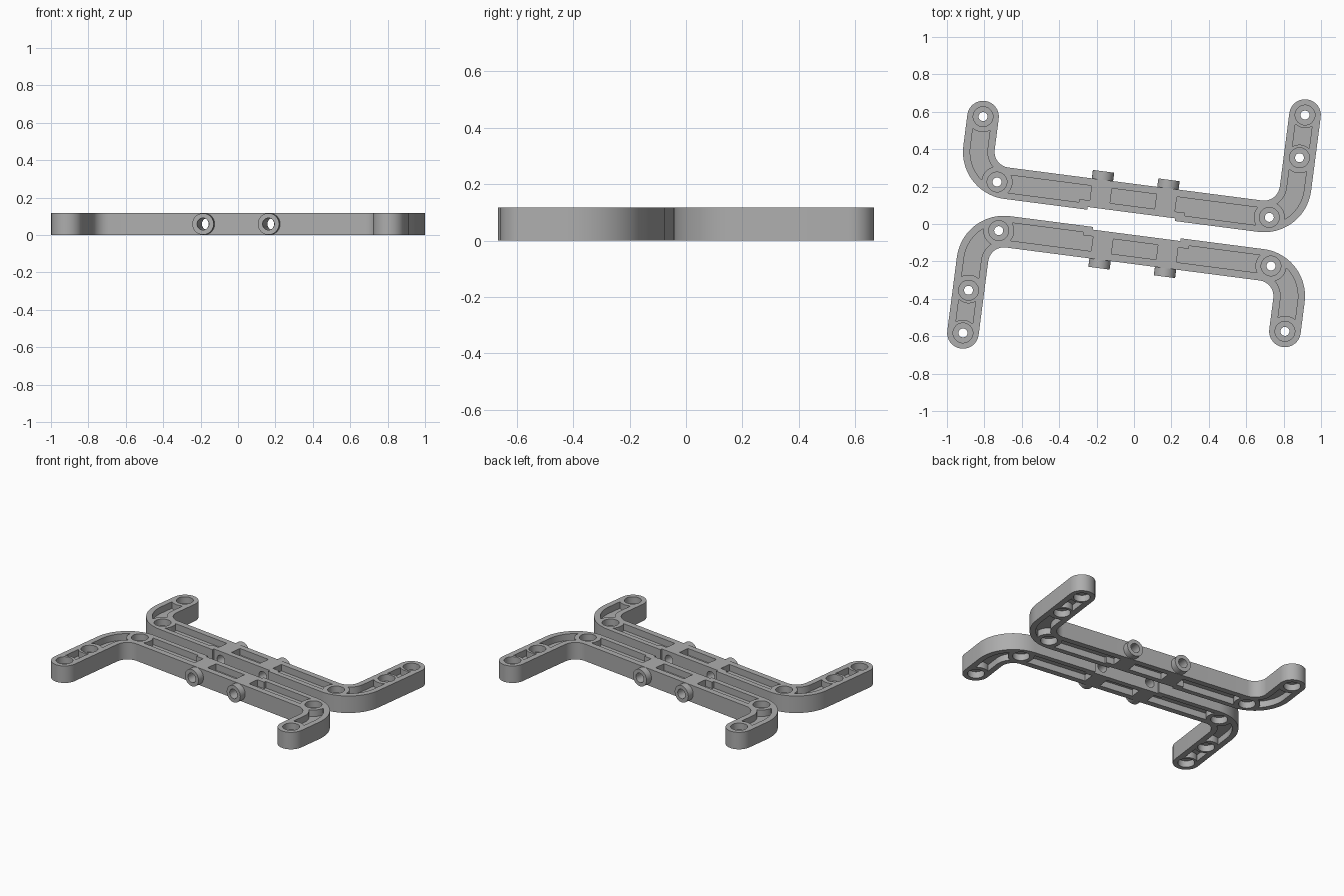
import bpy, bmesh, math
from mathutils import Matrix, Vector

if "Cube" in bpy.data.objects:
    bpy.data.objects.remove(bpy.data.objects["Cube"])

H = 0.117                      # thickness
W = 0.0845                     # half width of the bars
U, VL, VR = 0.853, 0.337, 0.567  # arm offset, left and right arm lengths
R = 0.169                      # bend radius of the centre line
HOLE_U = 0.734                 # corner hole offset
WEB = (0.045, 0.072)           # height range of the thin middle web
COLLAR = 0.083                 # solid ring around each socket

grey = bpy.data.materials.new("light grey")
grey.diffuse_color = (0.42, 0.42, 0.42, 1)
grey.use_nodes = True
grey.node_tree.nodes["Principled BSDF"].inputs["Base Color"].default_value = grey.diffuse_color


def arc(cx, cy, r, a0, a1, n=16):
    return [(cx + r * math.cos(math.radians(a0 + (a1 - a0) * i / n)),
             cy + r * math.sin(math.radians(a0 + (a1 - a0) * i / n))) for i in range(n + 1)]


def prism(bm, pts, z0, z1):
    f = bm.faces.new([bm.verts.new((x, y, z0)) for x, y in pts])
    ext = bmesh.ops.extrude_face_region(bm, geom=[f])["geom"]
    bmesh.ops.translate(bm, verts=[v for v in ext if isinstance(v, bmesh.types.BMVert)],
                        vec=(0, 0, z1 - z0))


def disc(bm, c, r, z0, z1):
    prism(bm, arc(c[0], c[1], r, 0, 360, 40)[:-1], z0, z1)


def rod(bm, u, v0, v1, r):
    m = Matrix.Translation((u, (v0 + v1) / 2, H / 2)) @ Matrix.Rotation(math.pi / 2, 4, 'X')
    bmesh.ops.create_cone(bm, cap_ends=True, segments=40, radius1=r, radius2=r,
                          depth=v1 - v0, matrix=m)


def finish(bm, name):
    bmesh.ops.recalc_face_normals(bm, faces=bm.faces)
    me = bpy.data.meshes.new(name)
    bm.to_mesh(me)
    bm.free()
    me.materials.append(grey)
    ob = bpy.data.objects.new(name, me)
    bpy.context.collection.objects.link(ob)
    return ob


def collar_end(hole, p, q, n=8):
    """Concave arc about a hole running from p to q."""
    c = Vector(hole)
    a = Vector(p) - c
    b = Vector(q) - c
    a0 = math.atan2(a.y, a.x)
    da = (math.atan2(b.y, b.x) - a0 + math.pi) % (2 * math.pi) - math.pi
    return [(c.x + COLLAR * math.cos(a0 + da * i / n), c.y + COLLAR * math.sin(a0 + da * i / n))
            for i in range(n + 1)]


def arm_pocket(side, top, hw=0.046):
    """Curved recess from the arm hole round the bend to the corner hole."""
    corner, end = (-HOLE_U, 0), (-U, top)

    def edge(r):
        x = R - U - r
        pts = [(x, top - math.sqrt(COLLAR ** 2 - hw ** 2))]
        pts += arc(R - U, R, r, 180, 270, 60)
        keep = []
        for p in pts:
            if math.dist(p, corner) < COLLAR:
                break
            keep.append(p)
        return keep
    outer, inner = edge(R + hw), edge(R - hw)
    pts = outer + collar_end(corner, outer[-1], inner[-1])
    pts += inner[::-1] + collar_end(end, inner[0], outer[0])[1:-1]
    # drop coincident neighbours
    pts = [p for i, p in enumerate(pts) if math.dist(p, pts[i - 1]) > 1e-4]
    return [(x * -side, y) for x, y in pts]


def beam_pocket(side):
    """Long beam recess with a small step beside the centre block."""
    dx = lambda v: math.sqrt(COLLAR ** 2 - v ** 2)
    p, q = (-HOLE_U + dx(.045), .045), (-HOLE_U + dx(.05), -.05)
    pts = collar_end((-HOLE_U, 0), p, q)
    pts += [(-.285, -.05), (-.285, -.034), (-.23, -.034), (-.23, .045)]
    return [(x * -side, y) for x, y in pts]


# solid bar: two upright arms joined by a long beam
bm = bmesh.new()
outline = arc(-U, VL, W, 0, 180)
outline += arc(R - U, R, R + W, 180, 270, 20) + arc(U - R, R, R + W, 270, 360, 20)
outline += arc(U, VR, W, 0, 180)
outline += arc(U - R, R, R - W, 360, 270, 14) + arc(R - U, R, R - W, 270, 180, 14)
prism(bm, outline, 0, H)
bar = finish(bm, "bracket")

# side bosses
bm = bmesh.new()
for s in (-1, 1):
    rod(bm, s * .1765, .065, .13, .0575)
bosses = finish(bm, "bosses")

# pockets and sockets on both faces
holes = [(-HOLE_U, 0), (HOLE_U, 0), (-U, VL), (U, VL), (U, VR)]
bm = bmesh.new()
d = math.sqrt(.07 ** 2 - .045 ** 2)
between = [(U + .045, VR - d)] + arc(U, VR, .07, -50, -130, 8) + [(U - .045, VR - d)]
between += [(U - .045, VL + d)] + arc(U, VL, .07, 130, 50, 8) + [(U + .045, VL + d)]
between = [p for i, p in enumerate(between) if math.dist(p, between[i - 1]) > 1e-3]
for z0, z1 in ((-.02, WEB[0]), (WEB[1], H + .02)):
    for c in holes:
        disc(bm, c, .053, z0, z1)
    for s in (-1, 1):
        prism(bm, beam_pocket(s), z0, z1)
        prism(bm, arm_pocket(s, VL), z0, z1)
    prism(bm, [(-.12, -.034), (.12, -.034), (.12, .045), (-.12, .045)], z0, z1)
    prism(bm, between, z0, z1)
pockets = finish(bm, "pocket_cutter")

# shallow step along the inner edge
bm = bmesh.new()
prism(bm, [(-.236, -.2), (.236, -.2), (.236, -.07), (-.236, -.07)], -.02, H + .02)
step = finish(bm, "step_cutter")

# small through holes and cross bores
bm = bmesh.new()
for c in holes:
    disc(bm, c, .024, -.03, H + .03)
for s in (-1, 1):
    rod(bm, s * .1765, -.15, .2, .032)
bores = finish(bm, "bore_cutter")

for helper, op in ((bosses, 'UNION'), (step, 'DIFFERENCE'), (pockets, 'DIFFERENCE'),
                   (bores, 'DIFFERENCE')):
    mod = bar.modifiers.new(helper.name, 'BOOLEAN')
    mod.object, mod.operation, mod.solver = helper, op, 'EXACT'
    helper.hide_render = True
bpy.context.view_layer.update()
mesh = bpy.data.meshes.new_from_object(bar.evaluated_get(bpy.context.evaluated_depsgraph_get()))
for ob in (bar, bosses, step, pockets, bores):
    bpy.data.objects.remove(ob)

# the two identical brackets, half a turn apart
for name, s in (("back_bracket", 1), ("front_bracket", -1)):
    ob = bpy.data.objects.new(name, mesh.copy())
    bpy.context.collection.objects.link(ob)
    ob.location = (-.0045 * s, .130 * s, 0)
    ob.rotation_euler.z = math.radians(-7.4 + (0 if s > 0 else 180))
    bpy.ops.object.select_all(action='DESELECT')
    ob.select_set(True)
    bpy.context.view_layer.objects.active = ob
    bpy.ops.object.shade_smooth_by_angle(angle=math.radians(30))
